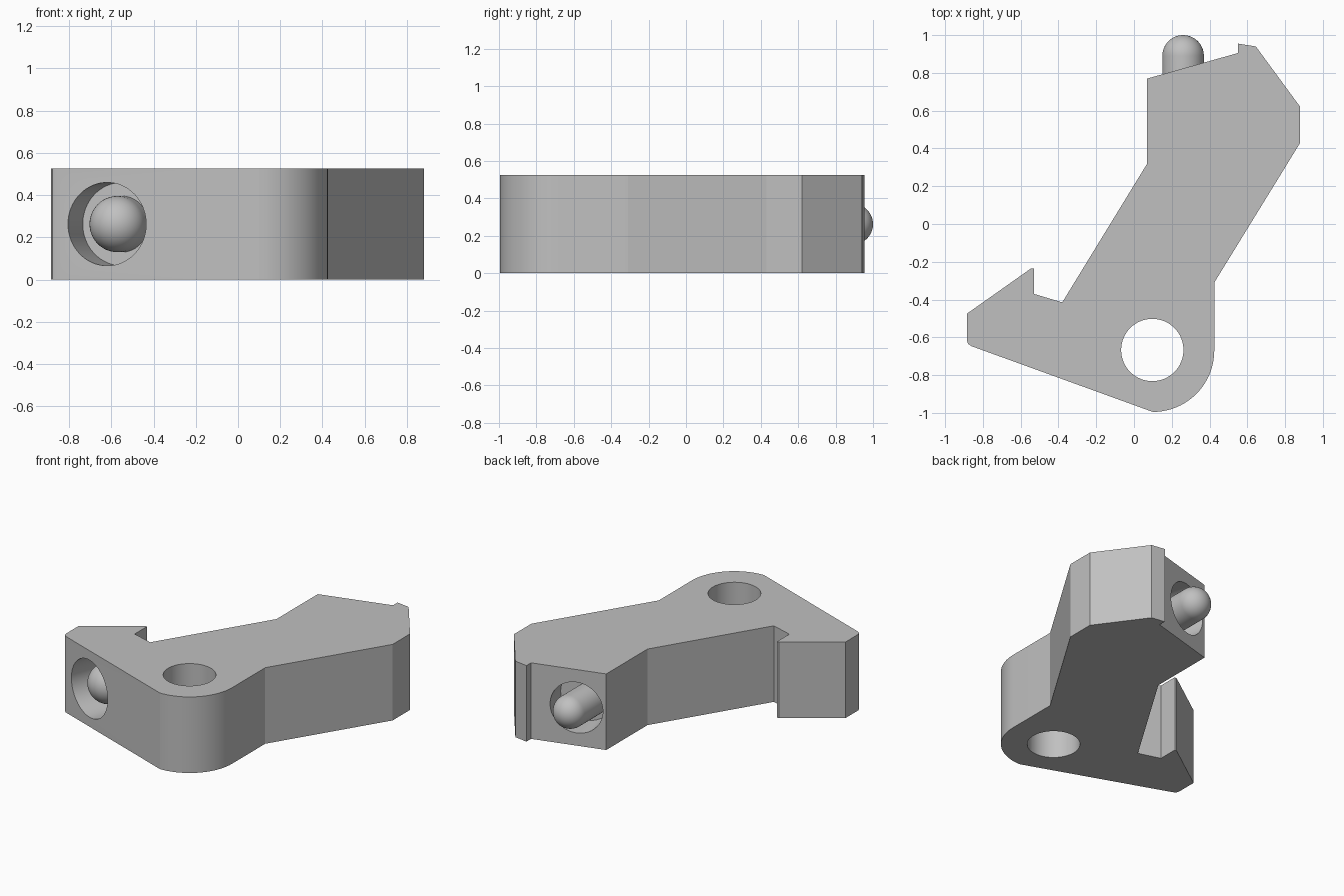
import bpy, bmesh
from math import sin, cos, pi, radians
from mathutils import Vector

if "Cube" in bpy.data.objects:
    bpy.data.objects.remove(bpy.data.objects["Cube"])

HEIGHT = 0.525
MID = HEIGHT / 2

grey = bpy.data.materials.new("light grey")
grey.use_nodes = True
grey.diffuse_color = (0.53, 0.53, 0.53, 1)
grey.node_tree.nodes["Principled BSDF"].inputs["Base Color"].default_value = grey.diffuse_color


def add_object(name, bm):
    bmesh.ops.recalc_face_normals(bm, faces=bm.faces)
    mesh = bpy.data.meshes.new(name)
    bm.to_mesh(mesh)
    bm.free()
    mesh.materials.append(grey)
    obj = bpy.data.objects.new(name, mesh)
    bpy.context.collection.objects.link(obj)
    return obj


def activate(obj):
    bpy.ops.object.select_all(action='DESELECT')
    obj.select_set(True)
    bpy.context.view_layer.objects.active = obj


def smooth(obj, angle):
    activate(obj)
    bpy.ops.object.shade_smooth_by_angle(angle=radians(angle))


def cut_round(body, center, axis, radius, depth):
    """Cut a round hole reaching the given depth either side of its center."""
    bm = bmesh.new()
    bmesh.ops.create_cone(bm, cap_ends=True, segments=64, radius1=radius,
                          radius2=radius, depth=depth * 2)
    cutter = add_object("cutter", bm)
    cutter.hide_render = True
    cutter.location = center
    cutter.rotation_euler = Vector(axis).to_track_quat('Z', 'Y').to_euler()
    bpy.context.view_layer.update()
    mod = body.modifiers.new("cut", 'BOOLEAN')
    mod.operation, mod.solver, mod.object = 'DIFFERENCE', 'EXACT', cutter
    activate(body)
    bpy.ops.object.modifier_apply(modifier=mod.name)
    bpy.data.objects.remove(cutter)


def round_pin(name, center, axis, radius, length):
    """Rod with a domed tip; center is the middle of the dome."""
    bm = bmesh.new()
    arc = [(radius * sin(i * pi / 24), radius * cos(i * pi / 24)) for i in range(13)]
    pts = arc + [(radius, -length), (0, -length)]
    verts = [bm.verts.new((r, 0, z)) for r, z in pts]
    edges = [bm.edges.new(pair) for pair in zip(verts, verts[1:])]
    bmesh.ops.spin(bm, geom=verts + edges, cent=(0, 0, 0), axis=(0, 0, 1),
                   angle=2 * pi, steps=48)
    bmesh.ops.remove_doubles(bm, verts=bm.verts, dist=0.0001)
    pin = add_object(name, bm)
    pin.location = center
    pin.rotation_euler = Vector(axis).to_track_quat('Z', 'Y').to_euler()
    smooth(pin, 30)


# Lever outline: rounded pivot end, long arm, then the hook
pivot = Vector((0.1, -0.67))
outline = [(pivot.x + 0.325 * sin(i * pi / 40), pivot.y - 0.325 * cos(i * pi / 40))
           for i in range(21)]
outline += [(0.425, -0.31), (0.88, 0.43), (0.88, 0.62), (0.645, 0.94), (0.55, 0.955),
            (0.55, 0.905), (0.07, 0.77), (0.07, 0.32), (-0.38, -0.415),
            (-0.53, -0.37), (-0.53, -0.235), (-0.545, -0.235), (-0.885, -0.475),
            (-0.885, -0.615), (-0.878, -0.635), (-0.86, -0.647)]
bm = bmesh.new()
base = bm.faces.new([bm.verts.new((x, y, 0)) for x, y in outline])
top = bmesh.ops.extrude_face_region(bm, geom=[base], use_keep_orig=True)["geom"]
bmesh.ops.translate(bm, vec=(0, 0, HEIGHT),
                    verts=[v for v in top if isinstance(v, bmesh.types.BMVert)])
body = add_object("lever_body", bm)

# Pivot hole through the body, and a pocket in each end face
front_axis = Vector((-0.342, -0.94, 0)).normalized()
front_mouth = Vector((-0.62, -0.734, MID))
back_axis = Vector((-0.27, 0.963, 0)).normalized()
back_mouth = Vector((0.26, 0.823, MID))
cut_round(body, (0.097, -0.667, MID), (0, 0, 1), 0.165, HEIGHT)
cut_round(body, front_mouth, front_axis, 0.197, 0.205)
cut_round(body, back_mouth, back_axis, 0.175, 0.2)
smooth(body, 15)

# Domed pins standing in the pockets
round_pin("front_pin", front_mouth - front_axis * 0.146, front_axis, 0.133, 0.1)
round_pin("back_pin", (0.26, 0.89, MID), (0, 1, 0), 0.11, 0.33)
